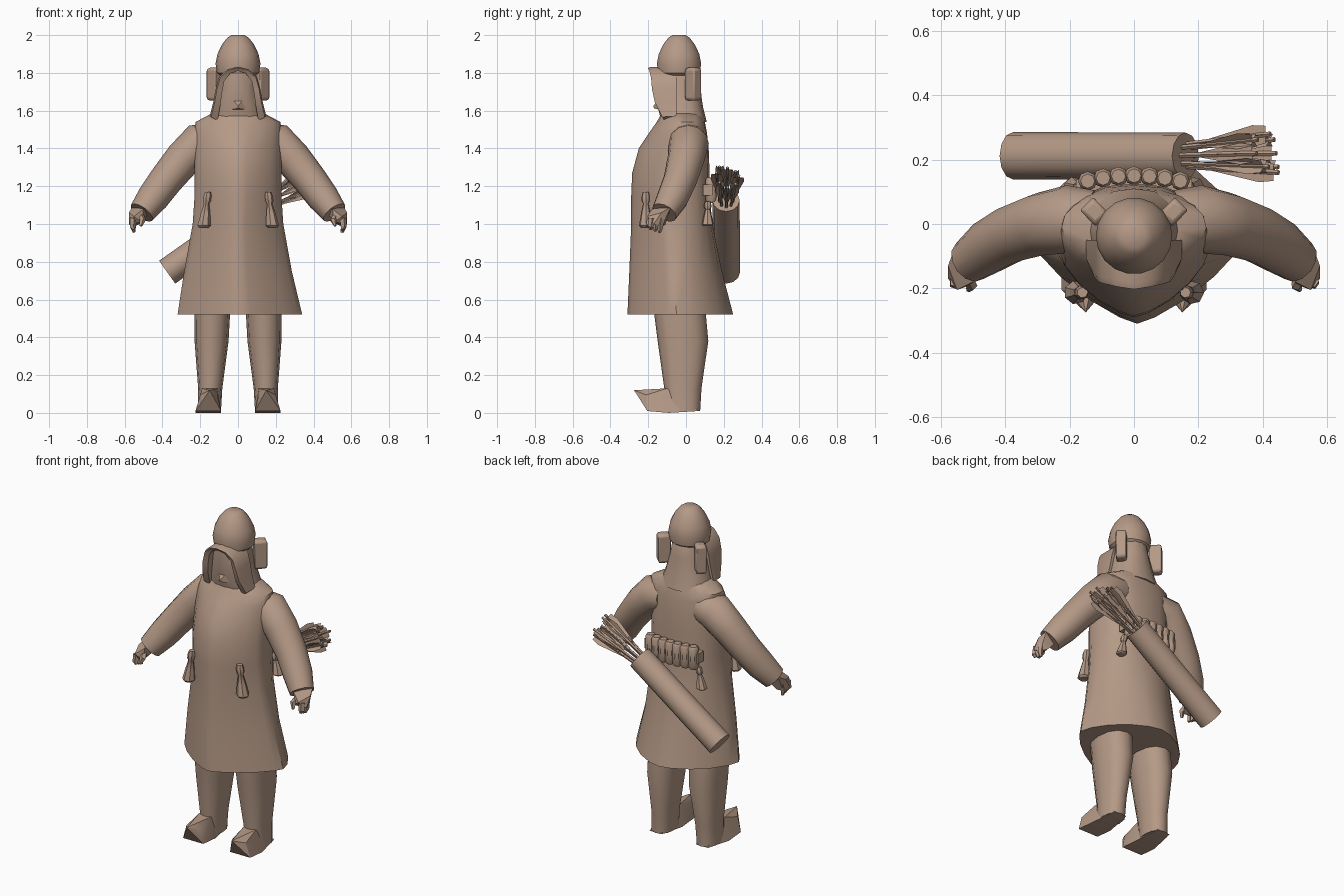
import bpy, bmesh, math, random
from mathutils import Vector

if "Cube" in bpy.data.objects:
    bpy.data.objects.remove(bpy.data.objects["Cube"])

random.seed(4)
cloth = bpy.data.materials.new("dusty_brown")
cloth.diffuse_color = (0.46, 0.32, 0.24, 1)
cloth.use_nodes = True
cloth.node_tree.nodes["Principled BSDF"].inputs["Base Color"].default_value = cloth.diffuse_color


def finish(name, bm, angle=40):
    bmesh.ops.recalc_face_normals(bm, faces=bm.faces)
    me = bpy.data.meshes.new(name)
    bm.to_mesh(me)
    bm.free()
    me.materials.append(cloth)
    me.shade_smooth()
    me.set_sharp_from_angle(angle=math.radians(angle))
    ob = bpy.data.objects.new(name, me)
    bpy.context.collection.objects.link(ob)
    return ob


def skin(name, rings, angle=40):
    """Join equal rings of points into a closed skin."""
    bm = bmesh.new()
    vs = [[bm.verts.new(p) for p in r] for r in rings]
    n = len(vs[0])
    for a, b in zip(vs, vs[1:]):
        for i in range(n):
            bm.faces.new((a[i], a[(i + 1) % n], b[(i + 1) % n], b[i]))
    bm.faces.new(vs[0])
    bm.faces.new(vs[-1])
    return finish(name, bm, angle)


def layer(z, cx, rx, front, back, p=2.0, n=20, mid=None, pb=None):
    """Horizontal ring; p (front) and pb (back) set how round (2) or pointed (1) it is."""
    mid = (front + back) / 2 if mid is None else mid
    pts = []
    for i in range(n):
        t = 2 * math.pi * i / n
        c, s = math.cos(t), math.sin(t)
        q = (pb or p) if s > 0 else p
        x = math.copysign(abs(c) ** (2 / q), c) * rx
        y = math.copysign(abs(s) ** (2 / q), s) * ((back - mid) if s > 0 else (mid - front))
        pts.append((cx + x, mid + y, z))
    return pts


def tube(name, path, n=10, angle=40):
    """Round tube through points (x, y, z, radius)."""
    c = [Vector(p[:3]) for p in path]
    rings = []
    for i, p in enumerate(path):
        d = (c[min(i + 1, len(c) - 1)] - c[max(i - 1, 0)]).normalized()
        u = d.cross(Vector((0, 1, 0)) if abs(d.y) < 0.9 else Vector((1, 0, 0))).normalized()
        v = d.cross(u)
        rings.append([c[i] + p[3] * (u * math.cos(2 * math.pi * k / n) + v * math.sin(2 * math.pi * k / n))
                      for k in range(n)])
    return skin(name, rings, angle)


def hull(name, pts, angle=30):
    bm = bmesh.new()
    for p in pts:
        bm.verts.new(p)
    bmesh.ops.convex_hull(bm, input=bm.verts)
    return finish(name, bm, angle)


def box_points(center, size, yaw=0.0):
    out = []
    for a in (-.5, .5):
        for b in (-.5, .5):
            for h in (-.5, .5):
                x, y = a * size[0], b * size[1]
                out.append((center[0] + x * math.cos(yaw) - y * math.sin(yaw),
                            center[1] + x * math.sin(yaw) + y * math.cos(yaw),
                            center[2] + h * size[2]))
    return out


# Long coat: flared hem, keel-shaped front, rounder belly, sloping chest
skin("coat", [
    layer(0.52, 0.01, 0.33, -0.31, 0.25, 1.3, mid=-0.05, pb=1.6),
    layer(0.75, 0, 0.285, -0.30, 0.19, 1.3, mid=-0.07, pb=1.8),
    layer(1.00, 0, 0.24, -0.29, 0.14, 1.3, mid=-0.09, pb=2.3),
    layer(1.15, 0, 0.23, -0.29, 0.125, 1.45, mid=-0.09, pb=2.6),
    layer(1.27, 0, 0.23, -0.285, 0.125, 1.45, mid=-0.09, pb=2.6),
    layer(1.40, 0, 0.23, -0.25, 0.12, 1.45, mid=-0.07, pb=2.5),
    layer(1.49, 0, 0.23, -0.19, 0.11, 1.6, mid=-0.04, pb=2.4),
    layer(1.54, 0, 0.225, -0.155, 0.10, 1.8, mid=-0.01, pb=2.2),
    layer(1.585, 0, 0.14, -0.13, 0.09, 2.0),
])

# Hood around neck and face
skin("hood", [
    layer(1.54, 0, 0.15, -0.13, 0.11, 2.2, 16),
    layer(1.62, 0, 0.125, -0.15, 0.09, 2.4, 16),
    layer(1.72, 0, 0.10, -0.165, 0.075, 2.4, 16),
    layer(1.80, 0, 0.09, -0.165, 0.065, 2.2, 16),
    layer(1.825, 0, 0.08, -0.13, 0.05, 2.0, 16),
])

# Rounded cap with a small flat top
skin("cap", [layer(z, 0, r, -0.037 - r, -0.037 + r, 2, 18) for z, r in
             ((1.785, 0.095), (1.80, 0.112), (1.85, 0.119), (1.90, 0.109),
              (1.95, 0.085), (1.985, 0.058), (2.0, 0.036))])

# Deep hood opening standing forward around the face: (x, z, front edge)
arch = [(0.15, 1.57, -0.125), (0.13, 1.65, -0.165), (0.117, 1.72, -0.18), (0.10, 1.78, -0.185), (0.055, 1.82, -0.195)]
arch = arch + [(0, 1.832, -0.203)] + [(-x, z, y) for x, z, y in reversed(arch)]
skin("hood_opening", [[(x, -0.05, z), (x, y + 0.02, z), (x * 0.95, y, z - 0.006),
                       (x * 0.72, y + 0.012, z - 0.022), (x * 0.72, -0.05, z - 0.022)]
                      for x, z, y in arch], 35)
hull("nose", [(-0.045, -0.14, 1.605), (0.045, -0.14, 1.605), (0, -0.17, 1.612),
              (0, -0.172, 1.625), (-0.02, -0.155, 1.65), (0.02, -0.155, 1.65)])


def tassel(name, x, y, top, bottom, w):
    h = top - bottom
    skin(name, [layer(top - f * h, x + x * 0.14 * f, w * r, y - w * r, y + w * r, 2, 7)
                for f, r in ((0, .45), (.12, .6), (.25, .6), (.33, .4), (.6, .7), (.94, 1), (1, .7))])


for s, side in ((1, "left"), (-1, "right")):
    # Trouser leg
    skin(side + "_leg", [layer(z, s * cx, rx, f, b, 2.3, 12) for z, cx, rx, f, b in
                         ((0.01, 0.152, 0.062, -0.11, 0.075), (0.13, 0.147, 0.064, -0.115, 0.082),
                          (0.38, 0.14, 0.09, -0.15, 0.118), (0.58, 0.135, 0.096, -0.175, 0.10))])
    # Boot with upturned toe
    hull(side + "_boot", [(s * x, y, z) for x, y, z in
                          ((0.115, 0.07, 0.01), (0.195, 0.07, 0.01), (0.09, -0.09, 0.0),
                           (0.225, -0.09, 0.0), (0.09, -0.205, 0.01), (0.225, -0.205, 0.01),
                           (0.15, -0.275, 0.12), (0.11, -0.10, 0.13), (0.19, -0.10, 0.13),
                           (0.11, -0.21, 0.095), (0.20, -0.21, 0.095))])
    # Sleeve and cuff
    tube(side + "_sleeve", [(s * x, y, z, r) for x, y, z, r in
                            ((0.13, 0.01, 1.44, 0.095), (0.205, 0.015, 1.43, 0.106),
                             (0.29, 0.0, 1.345, 0.098), (0.38, -0.03, 1.235, 0.09),
                             (0.45, -0.07, 1.14, 0.085), (0.51, -0.115, 1.06, 0.07))], 12)
    # Curled hand with short fingers and thumb
    hull(side + "_hand", [(s * x, y, z) for x, y, z in
                          ((0.47, -0.09, 1.06), (0.56, -0.08, 1.09), (0.578, -0.13, 1.06),
                           (0.50, -0.18, 1.08), (0.55, -0.205, 1.04), (0.578, -0.17, 1.0),
                           (0.51, -0.19, 1.01), (0.53, -0.11, 0.995), (0.565, -0.13, 0.985))])
    for k in range(3):
        y = -0.13 - 0.024 * k
        tube(side + "_finger", [(s * 0.555, y, 1.03, 0.02), (s * 0.558, y - 0.008, 0.985, 0.017),
                                (s * 0.55, y - 0.01, 0.955 + 0.008 * k, 0.008)], 5)
    tube(side + "_thumb", [(s * 0.52, -0.16, 1.05, 0.02), (s * 0.505, -0.192, 1.02, 0.018),
                           (s * 0.515, -0.205, 0.99, 0.008)], 5)
    # Ear flap turned towards the back corner
    flap = hull(side + "_ear_flap", box_points((s * 0.123, 0.038, 1.74), (0.07, 0.058, 0.175), s * 0.8))
    bev = flap.modifiers.new("soft", 'BEVEL')
    bev.width, bev.segments = 0.014, 2
    # Hanging tassels, front and back
    tassel(side + "_front_tassel", s * 0.16, -0.213, 1.17, 0.98, 0.037)
    tassel(side + "_back_tassel", s * 0.165, 0.115, 1.12, 0.99, 0.032)

# Row of round cartridge pouches across the back with a strap
hull("pouch_strap", box_points((0, 0.115, 1.18), (0.36, 0.05, 0.06)))
for k in range(7):
    x = -0.144 + 0.048 * k
    y = 0.15 - 0.8 * x * x
    tube("pouch", [(x, y, 1.112, 0.022), (x, y, 1.125, 0.03), (x, y, 1.18, 0.028),
                   (x, y, 1.235, 0.03), (x, y, 1.247, 0.022)], 8)

# Slanted quiver
low, high = Vector((-0.375, 0.212, 0.745)), Vector((0.16, 0.212, 1.125))
axis = (high - low).normalized()
tube("quiver", [(*low, 0.074), (*high, 0.072), (*(high - axis * 0.001), 0.06),
                (*(high - axis * 0.05), 0.055)], 12)

# Arrows fanning out of the quiver, with broad crossed feathers
across, depth = Vector((-axis.z, 0, axis.x)), Vector((0, 1, 0))
for k in range(8):
    t = 2 * math.pi * k / 8
    off = across * math.cos(t) + depth * math.sin(t)
    reach = random.uniform(0.27, 0.33)
    start = high - axis * 0.06 + off * 0.03
    end = high + axis * reach + off * 0.06 + Vector((0.025, 0.008, -0.04))
    run = end - start
    tube("arrow_shaft", [(*start, 0.008), (*end, 0.008)], 5)
    bm = bmesh.new()
    for j in range(2):
        w = (run.normalized().cross(off) if j else off).normalized() * 0.034
        a, b, c = start + run * 0.25, start + run * 0.82, start + run * 0.95
        bm.faces.new([bm.verts.new(p) for p in (a, b + w, c + w * 0.8, c - w * 0.8, b - w)])
    finish("arrow_feathers", bm)
